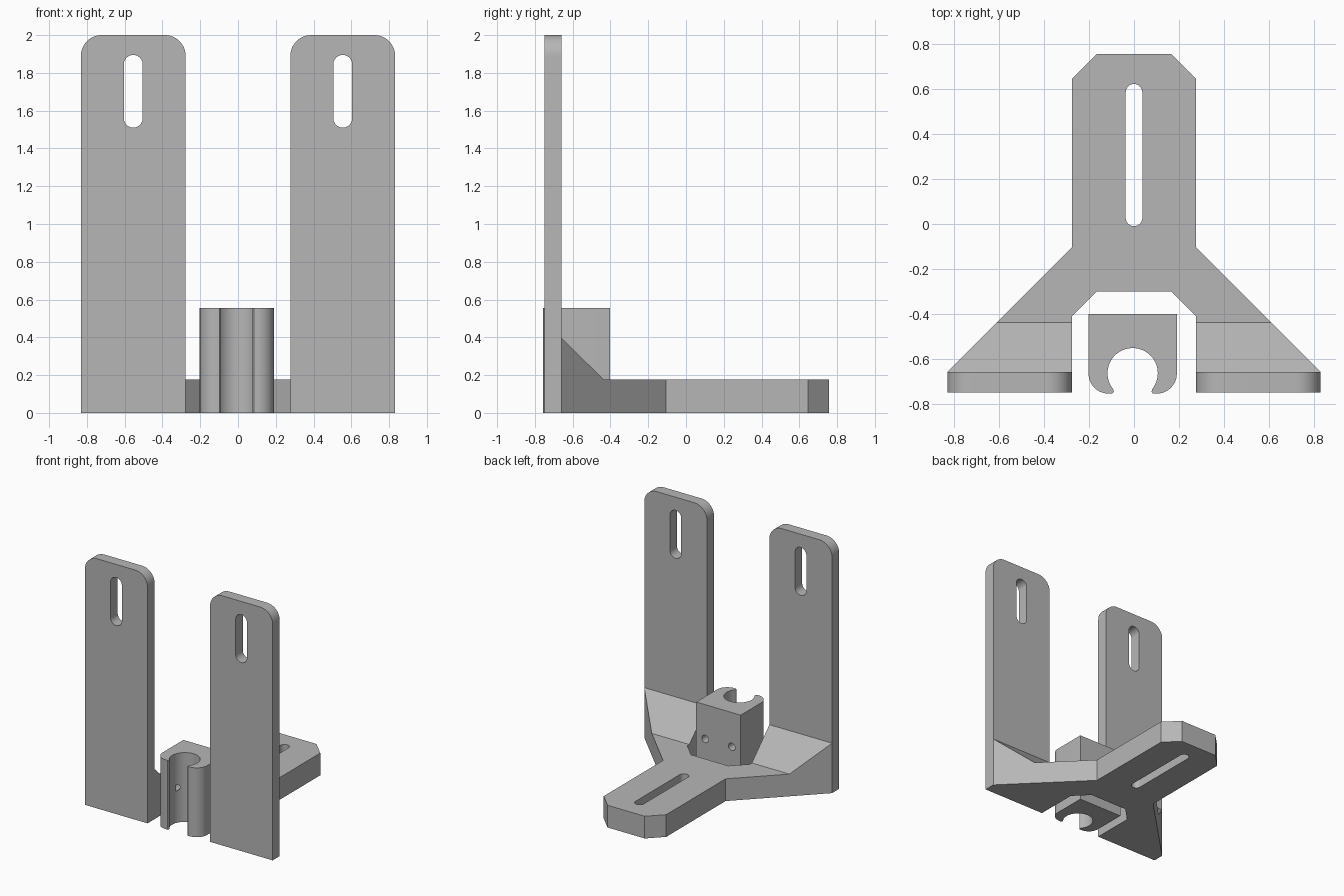
import bpy
import bmesh
from math import cos, sin, pi, radians
from mathutils import Matrix

cube = bpy.data.objects.get("Cube")
if cube:
    bpy.data.objects.remove(cube, do_unlink=True)

grey = bpy.data.materials.new("plain grey")
grey.use_nodes = True
colour = (0.47, 0.47, 0.47, 1)
grey.diffuse_color = colour
grey.node_tree.nodes["Principled BSDF"].inputs["Base Color"].default_value = colour


def arc(cx, cy, r, start, end, steps=12):
    """Points on an arc, angles in degrees."""
    angles = [radians(start + (end - start) * i / steps) for i in range(steps + 1)]
    return [(cx + r * cos(a), cy + r * sin(a)) for a in angles]


def slot(cx, low, high, r):
    """Upright slot with round ends."""
    return arc(cx, high - r, r, 0, 180) + arc(cx, low + r, r, 180, 360)


def mirrored(half):
    """Close a right-hand half outline with its left-hand copy."""
    return half + [(-x, y) for x, y in reversed(half)]


def add_object(name, data):
    obj = bpy.data.objects.new(name, data)
    bpy.context.collection.objects.link(obj)
    return obj


def evaluated_mesh(obj):
    bpy.context.view_layer.update()
    graph = bpy.context.evaluated_depsgraph_get()
    return bpy.data.meshes.new_from_object(obj.evaluated_get(graph))


def finish(obj):
    """Material, and smooth shading that keeps edges sharp."""
    obj.data.materials.clear()
    obj.data.materials.append(grey)
    obj.data.shade_smooth()
    obj.data.set_sharp_from_angle(angle=radians(35))


def plate(name, outlines, thickness, matrix):
    """Extrude an outline, with any further outlines as holes."""
    curve = bpy.data.curves.new(name + "_outline", "CURVE")
    curve.dimensions = "2D"
    curve.fill_mode = "BOTH"
    curve.extrude = thickness / 2
    for points in outlines:
        spline = curve.splines.new("POLY")
        spline.points.add(len(points) - 1)
        for p, (x, y) in zip(spline.points, points):
            p.co = (x, y, 0, 1)
        spline.use_cyclic_u = True
    helper = add_object(name + "_outline", curve)
    mesh = evaluated_mesh(helper)
    bpy.data.objects.remove(helper, do_unlink=True)
    mesh.transform(matrix)
    bm = bmesh.new()
    bm.from_mesh(mesh)
    bmesh.ops.remove_doubles(bm, verts=bm.verts, dist=0.0005)
    bmesh.ops.recalc_face_normals(bm, faces=bm.faces)
    bm.to_mesh(mesh)
    bm.free()
    obj = add_object(name, mesh)
    finish(obj)
    return obj


INNER, OUTER = 0.277, 0.832     # sides of each upright
BACK, FRONT = -0.66, -0.75      # faces of each upright
BASE_H = 0.178

# Forked base with a long slot
base_half = [(0.165, 0.758), (INNER, 0.646), (INNER, -0.105), (OUTER, BACK),
             (INNER, BACK), (INNER, -0.412), (0.165, -0.3)]
plate("forked_base", [mirrored(base_half), slot(0, -0.01, 0.624, 0.037)],
      BASE_H, Matrix.Translation((0, 0, BASE_H / 2)))

# Pair of slotted uprights with rounded tops
r = 0.11
upright_outline = ([(INNER, 0), (OUTER, 0)] + arc(OUTER - r, 2 - r, r, 0, 90)
                   + arc(INNER + r, 2 - r, r, 90, 180))
uprights = plate("uprights",
                 [upright_outline, slot((INNER + OUTER) / 2, 1.51, 1.895, 0.05)],
                 BACK - FRONT,
                 Matrix.Translation((0, (BACK + FRONT) / 2, 0)) @ Matrix.Rotation(pi / 2, 4, "X"))
uprights.modifiers.new("mirror", "MIRROR")

# Sloped gussets behind the uprights, trimmed along the base's diagonal
toe = BACK + 0.222
bm = bmesh.new()
for x, y, z in [(INNER, BACK, BASE_H), (OUTER, BACK, BASE_H), (INNER, toe, BASE_H),
                (INNER - 0.105 - toe, toe, BASE_H), (INNER, BACK, 0.4), (OUTER, BACK, 0.4)]:
    bm.verts.new((x, y, z))
bmesh.ops.convex_hull(bm, input=bm.verts)
bmesh.ops.dissolve_limit(bm, angle_limit=0.01, verts=bm.verts, edges=bm.edges)
bmesh.ops.recalc_face_normals(bm, faces=bm.faces)
mesh = bpy.data.meshes.new("gussets")
bm.to_mesh(mesh)
bm.free()
gussets = add_object("gussets", mesh)
finish(gussets)
gussets.modifiers.new("mirror", "MIRROR")

# Separate clamp block with an open bore
CLAMP_X, CLAMP_H = -0.006, 0.555
bore_y = -0.665
clamp_half = (arc(0, bore_y, 0.112, 90, -39, 20)
              + [(0.084, -0.748), (0.091, -0.756)]
              + arc(0.107, bore_y - 0.001, 0.09, 270, 360)
              + [(0.197, -0.402)])
# The half outline runs from the bore's back to the block's back corner
left_half = [(-x, y) for x, y in reversed(clamp_half[1:])]
clamp = plate("clamp_block", [clamp_half + left_half], CLAMP_H,
              Matrix.Translation((CLAMP_X, 0, CLAMP_H / 2)))

# Two screw holes from the back of the clamp into the bore
bm = bmesh.new()
for side in (-1, 1):
    place = Matrix.Translation((CLAMP_X + side * 0.118, -0.5, 0.28)) @ Matrix.Rotation(pi / 2, 4, "X")
    bmesh.ops.create_cone(bm, cap_ends=True, segments=24, radius1=0.03, radius2=0.03,
                          depth=0.25, matrix=place)
mesh = bpy.data.meshes.new("screw_hole_cutter")
bm.to_mesh(mesh)
bm.free()
cutter = add_object("screw_hole_cutter", mesh)
cutter.hide_render = True
cut = clamp.modifiers.new("screw_holes", "BOOLEAN")
cut.operation = "DIFFERENCE"
cut.solver = "EXACT"
cut.object = cutter
drilled = evaluated_mesh(clamp)
clamp.modifiers.clear()
clamp.data = drilled
bpy.data.objects.remove(cutter, do_unlink=True)
finish(clamp)
